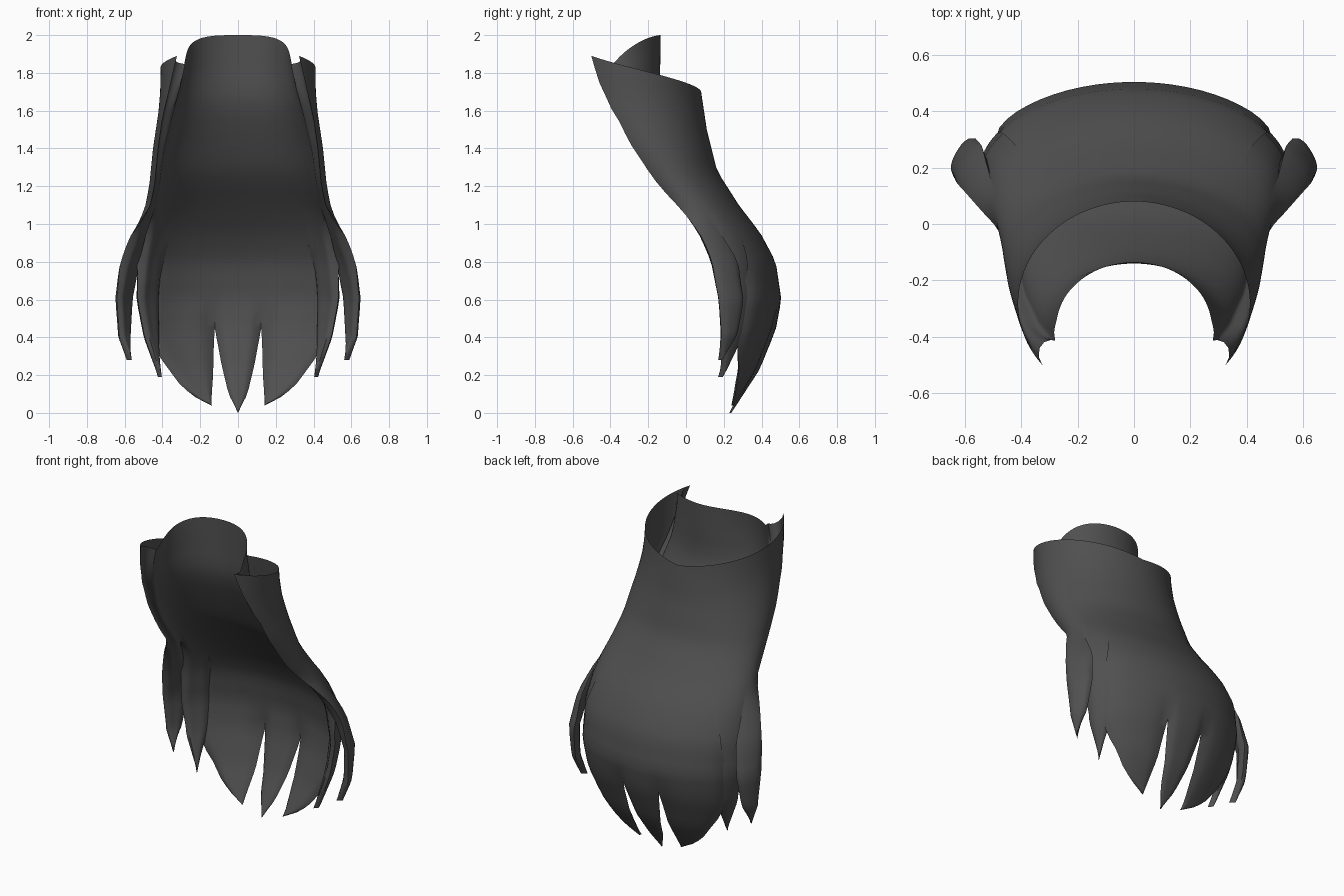
import bpy, bmesh, math

if "Cube" in bpy.data.objects:
    bpy.data.objects.remove(bpy.data.objects["Cube"])

# Height-keyed profiles (z, value), listed from top to bottom
WIDTH = [(1.9, .41), (1.7, .412), (1.6, .42), (1.4, .45), (1.2, .47), (1.1, .49), (.95, .52),
         (.8, .545), (.6, .55), (.4, .51), (.23, .455), (.04, .40)]
BACK = [(2, .06), (1.7, .08), (1.5, .11), (1.28, .165), (1.1, .28), (.95, .395), (.8, .475),
        (.6, .505), (.44, .475), (.23, .39), (0, .24)]
CENTRE = [(1.9, -.285), (1.75, -.28), (1.6, -.26), (1.44, -.195), (1.28, -.106), (1.2, -.05),
          (1.05, .073), (.95, .13), (.8, .18), (.6, .2), (.44, .2), (.23, .165), (0, .1)]
THICK_X = [(1.9, .135), (1.75, .11), (1.6, .08), (1.4, .06), (1.1, .05), (.8, .05), (.4, .035), (0, .01)]
THICK_Y = [(2, .195), (1.8, .21), (1.65, .225), (1.4, .165), (1.1, .095), (.8, .085), (.6, .08),
           (.4, .065), (.2, .045), (0, .01)]
FLARE = [(1.1, 0), (.95, .055), (.75, .095), (.55, .112), (.4, .13), (.28, .12)]
# share of the flare reached by the inner edge of the outer strand
FLARE_IN = [(1, 0), (.8, .35), (.6, .7), (.4, .8), (.28, 1)]

# Strand edge angles in degrees from the back centre, by height
FRONT_EDGE = [(1.9, 128), (1.75, 119), (1.6, 110), (1.2, 110), (1.05, 108), (.9, 100),
              (.6, 93), (.45, 91), (.28, 85)]
MID_L = [(.45, -14), (.25, -11), (.1, -7), (0, 0)]
MID_R = [(.45, 14), (.25, 11), (.1, 7), (0, 0)]
BACK_IN = [(.45, 14), (.2, 17.5), (.04, 21)]
BACK_OUT = [(1.05, 51), (.6, 67), (.4, 70), (.3, 63), (.14, 45), (.08, 33), (.04, 21)]
SIDE_IN = [(.6, 51), (.4, 57), (.19, 73)]
SIDE_OUT = [(.95, 80), (.6, 84), (.4, 83), (.19, 73)]
OUTER_IN = [(.98, 80), (.8, 70), (.6, 66), (.4, 72), (.28, 85)]

# Heights over which the two layers close together along each border
CLOSE_MID, CLOSE_BACK, CLOSE_SIDE = (.6, .43), (.9, .6), (1.1, .93)


def lerp(a, b, t):
    return a + (b - a) * t


def look(table, z):
    if z >= table[0][0]:
        return table[0][1]
    for (z0, v0), (z1, v1) in zip(table, table[1:]):
        if z >= z1:
            return lerp(v0, v1, (z0 - z) / (z0 - z1))
    return table[-1][1]


def smooth(a, b, v):
    t = max(0, min(1, (v - a) / (b - a)))
    return t * t * (3 - 2 * t)


def outer_point(deg, z):
    a, yc = math.radians(deg), look(CENTRE, z)
    return look(WIDTH, z) * math.sin(a), yc + (look(BACK, z) - yc) * math.cos(a), z


def inner_point(deg, z):
    a = math.radians(max(-102, min(102, deg)))
    yc, c = look(CENTRE, z), math.cos(a)
    x = (look(WIDTH, z) - look(THICK_X, z)) * math.sin(a)
    return x, yc + (look(BACK, z) - yc) * c - look(THICK_Y, z) * (.4 + .6 * c), z


def edge_factor(q, close, z):
    lens = math.sqrt(max(0, 1 - (1 - min(1, 3 * q)) ** 2))
    return lerp(1, lens, smooth(close[0], close[1], z))


TOP_ROWS, MID_ROWS, LOW_ROWS, SPLIT, HEM = 12, 12, 10, 1.1, .45


def add_strand(bm, lo, hi, tip, close_lo, close_hi, cols, side=1, flare=False, tuck=0):
    """One full-height strand with an outer and an inner skin, closed at its free edges."""
    skins = ([], [])
    for r in range(TOP_ROWS + MID_ROWS + LOW_ROWS + 1):
        top = r <= TOP_ROWS
        if top:
            t = r / TOP_ROWS
            zn = lerp(1.9, SPLIT, t)
        elif r <= TOP_ROWS + MID_ROWS:
            zn = lerp(SPLIT, HEM, (r - TOP_ROWS) / MID_ROWS)
        else:
            u = (r - TOP_ROWS - MID_ROWS) / LOW_ROWS
            zn = lerp(HEM, tip, 1 - (1 - u) ** 1.4)
        a0, a1 = look(lo, zn), look(hi, zn)
        rows = ([], [])
        for c in range(cols + 1):
            s = c / cols
            deg = lerp(a0, a1, s)
            n = abs(deg)
            # rims: low at the back outside, high collar inside
            zo = lerp(1.7 + .19 * (n / 128) ** 1.15, SPLIT, t) if top else zn
            zi = lerp(2 - .13 * (min(n, 95) / 90) ** 3, SPLIT, t) if top else zn
            k = edge_factor(s, close_lo, zn) * edge_factor(1 - s, close_hi, zn)
            # both skins roll towards each other at free edges
            roll = .35 * (1 - k) * smooth(.9, .6, zn)
            if flare:
                pin = 1 - smooth(.8, 1, n / look(FRONT_EDGE, zn))
                k *= lerp(pin, 1, smooth(1.1, .9, zn))
            po, pi = outer_point(deg, zo), inner_point(deg, zi)
            pe = [lerp(u, v, k) for u, v in zip(po, pi)]
            shift = [roll * (v - u) for u, v in zip(po, pi)]
            po = [u + v for u, v in zip(po, shift)]
            pi = [u + v for u, v in zip(pe, shift)]
            push = look(FLARE, zn) * lerp(look(FLARE_IN, zn), 1, s) if flare else 0
            back = tuck * smooth(1.05, .7, zn)
            for row, p in zip(rows, (po, pi)):
                row.append(bm.verts.new((side * (p[0] + push), p[1] - back, p[2])))
        for skin, row in zip(skins, rows):
            skin.append(row)
    for i, skin in enumerate(skins):
        for u, v in zip(skin, skin[1:]):
            for c in range(cols):
                quad = [u[c], v[c], v[c + 1], u[c + 1]]
                bm.faces.new(quad if (side > 0) == (i == 0) else quad[::-1])


bm = bmesh.new()
# middle back strand
add_strand(bm, MID_L, MID_R, 0, CLOSE_MID, CLOSE_MID, 8)
for sd in (1, -1):
    # broad back strands
    add_strand(bm, BACK_IN, BACK_OUT, .04, CLOSE_MID, CLOSE_BACK, 9, sd)
    # narrow side strands, tucked inside the broad ones
    add_strand(bm, SIDE_IN, SIDE_OUT, .19, CLOSE_BACK, CLOSE_SIDE, 7, sd, tuck=.02)
    # flared outer strands, carrying the front edge
    add_strand(bm, OUTER_IN, FRONT_EDGE, .28, CLOSE_SIDE, CLOSE_SIDE, 10, sd, True)
bmesh.ops.remove_doubles(bm, verts=bm.verts[:], dist=.0008)

mesh = bpy.data.meshes.new("hanging_strands")
bm.to_mesh(mesh)
bm.free()
strands = bpy.data.objects.new("hanging_strands", mesh)
bpy.context.collection.objects.link(strands)

mat = bpy.data.materials.new("charcoal")
mat.diffuse_color = (.08, .08, .08, 1)
mat.use_nodes = True
mat.node_tree.nodes["Principled BSDF"].inputs["Base Color"].default_value = mat.diffuse_color
mesh.materials.append(mat)

bpy.context.view_layer.objects.active = strands
strands.select_set(True)
bpy.ops.object.shade_smooth_by_angle(angle=math.radians(50))
